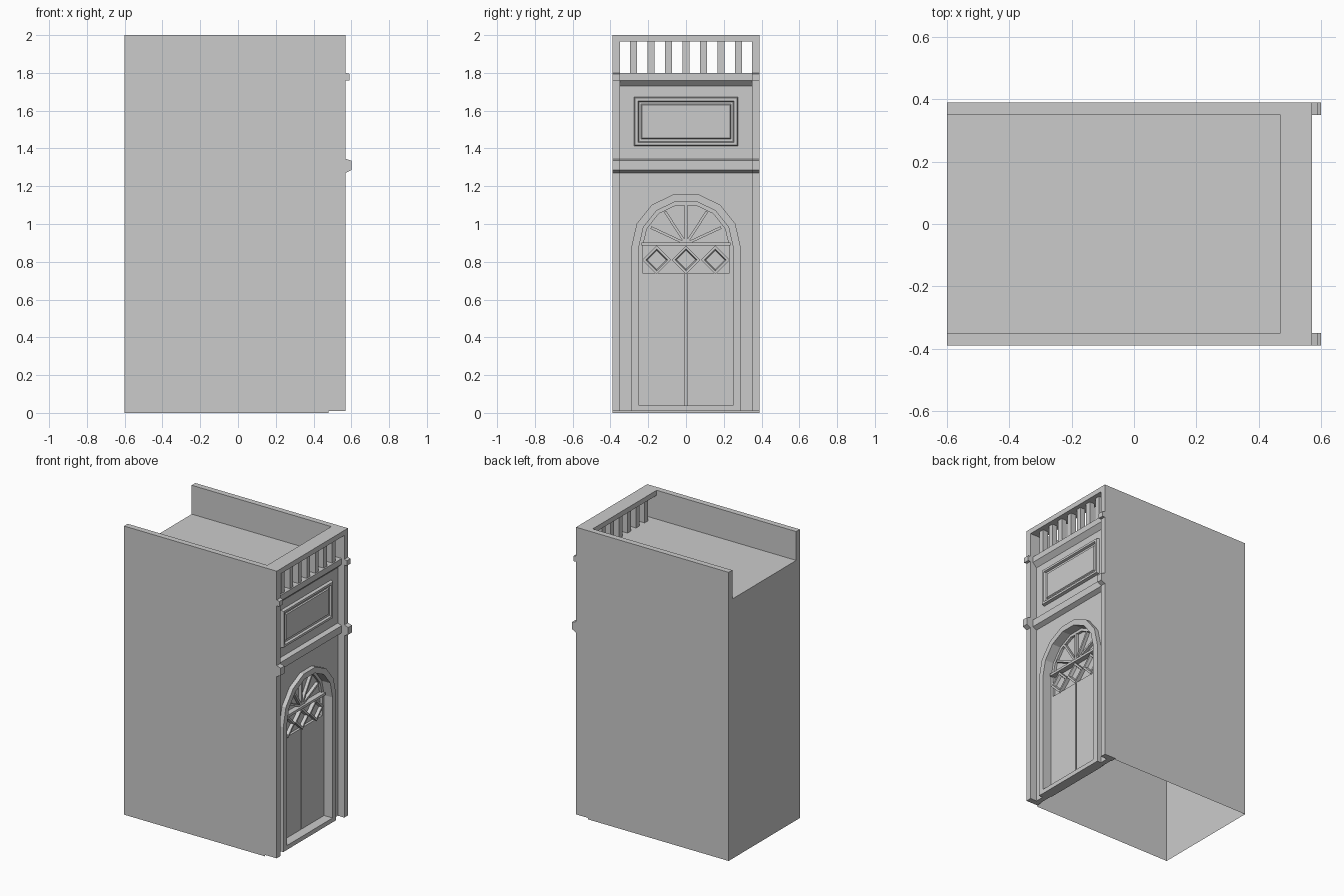
import bpy
from math import sin, cos, pi, radians

if "Cube" in bpy.data.objects:
    bpy.data.objects.remove(bpy.data.objects["Cube"])

FX, WALL, DOOR = 0.57, 0.52, 0.485      # pilaster front, wall front, door front


def mesh(name, verts, faces):
    me = bpy.data.meshes.new(name)
    me.from_pydata(verts, [], faces)
    me.update()
    ob = bpy.data.objects.new(name, me)
    bpy.context.collection.objects.link(ob)
    return ob


def loft(name, loops, back=False, cap=True):
    """loops: list of (x, [(y, z)...]) counter-clockwise seen from +x."""
    n = len(loops[0][1])
    verts = [(x, y, z) for x, pts in loops for y, z in pts]
    faces = []
    for k in range(len(loops) - 1):
        for i in range(n):
            j = (i + 1) % n
            faces.append((k*n + i, k*n + j, (k+1)*n + j, (k+1)*n + i))
    if cap:
        faces.append(tuple(range(len(verts) - n, len(verts))))
    if back:
        faces.append(tuple(reversed(range(n))))
    return mesh(name, verts, faces)


def rect(y0, y1, z0, z1):
    return [(y0, z0), (y1, z0), (y1, z1), (y0, z1)]


def block(name, x0, x1, y0, y1, z0, z1):
    r = rect(y0, y1, z0, z1)
    return loft(name, [(x0, r), (x1, r)], back=True)


def arch(r, z0=0.01, zc=0.875, n=7):
    return ([(r, z0)] + [(r*cos(pi*i/n), zc + r*sin(pi*i/n)) for i in range(n + 1)]
            + [(-r, z0)])


# Open-bottomed shell: side walls, back wall, roof deck
c = [(-.6, -.39), (.48, -.39), (.48, .39), (-.6, .39)]
mesh("body_walls", [(x, y, 0) for x, y in c] + [(x, y, 1.8) for x, y in c],
     [(0, 1, 5, 4), (2, 3, 7, 6), (3, 0, 4, 7)])
mesh("roof_deck", [(-.6, -.39, 1.8), (WALL, -.39, 1.8), (WALL, .39, 1.8), (-.6, .39, 1.8)],
     [(0, 1, 2, 3)])

# Side parapets, pilasters and their cornice blocks
for s, side in ((-1, "left"), (1, "right")):
    y0, y1 = sorted((s*.35, s*.39))
    block(side + "_parapet", -.6, FX, y0, y1, 1.8, 2)
    block(side + "_pilaster", .48, FX, y0, y1, .01, 1.8)
    loft(side + "_lower_cornice_block", [(FX, rect(y0, y1, 1.27, 1.345)),
                                         (.6, rect(y0, y1, 1.285, 1.335))])
    loft(side + "_upper_cornice_block", [(FX, rect(y0, y1, 1.76, 1.8)),
                                         (.59, rect(y0, y1, 1.76, 1.795))])

# Front balustrade
block("top_rail", .47, FX, -.35, .35, 1.965, 2)
for i in range(7):
    y = (i - 3) * .0928
    block("baluster", .5, .54, y - .018, y + .018, 1.8, 1.965)

# Recessed front wall with arched opening
wall = ([(-.35, .01)] + arch(.25)[::-1] + [(.35, .01), (.35, 1.8), (-.35, 1.8)])
loft("front_wall", [(DOOR, wall), (WALL, wall)])

# Cornice bands between the pilasters
loft("lower_cornice", [(WALL, rect(-.35, .35, 1.27, 1.345)),
                       (.55, rect(-.35, .35, 1.285, 1.335))])
loft("upper_cornice", [(WALL, rect(-.35, .35, 1.73, 1.8)),
                       (.55, rect(-.35, .35, 1.76, 1.8))])


# Moulded panel above the door
def panel(a, h):
    return rect(-a, a, 1.542 - h, 1.542 + h)


loft("wall_panel", [(WALL, panel(.275, .13)), (.54, panel(.27, .125)), (.54, panel(.255, .11)),
                    (.525, panel(.25, .105)), (.525, panel(.237, .092)),
                    (.533, panel(.232, .087))])

# Arched door frame and sill
frame = arch(.29) + arch(.25)[::-1]
loft("door_frame", [(WALL, frame), (.55, frame)])
block("door_sill", .48, .55, -.25, .25, .01, .04)

# Two door leaves with a narrow gap
block("door_left", .465, DOOR, -.25, -.004, .04, .74)
block("door_right", .465, DOOR, .004, .25, .04, .74)

# Glazed transom: back pane, thin rim, rail
pane = arch(.25, .03)
loft("transom_pane", [(.46, pane), (.468, pane)])
rim = arch(.25, .74) + arch(.23, .74)[::-1]
loft("transom_rim", [(.465, rim), (DOOR, rim)])
block("transom_rail", .465, .505, -.235, .235, .885, .902)

# Fan spokes
for deg in (25, 57, 90, 123, 155):
    a = radians(deg)
    u, v = (cos(a), sin(a)), (-sin(a), cos(a))
    pts = [(u[0]*r + v[0]*w, .895 + u[1]*r + v[1]*w)
           for r, w in ((.0, -.007), (.205, -.007), (.205, .007), (.0, .007))]
    loft("fan_spoke", [(.465, pts), (.49, pts)])


# Diamond lattice frames
def diamond(y, r):
    return [(y, .81 - r), (y + r, .81), (y, .81 + r), (y - r, .81)]


for y in (-.155, 0, .155):
    loft("diamond_frame", [(.465, diamond(y, .076)), (.495, diamond(y, .076)),
                           (.495, diamond(y, .058)), (.475, diamond(y, .05))])
